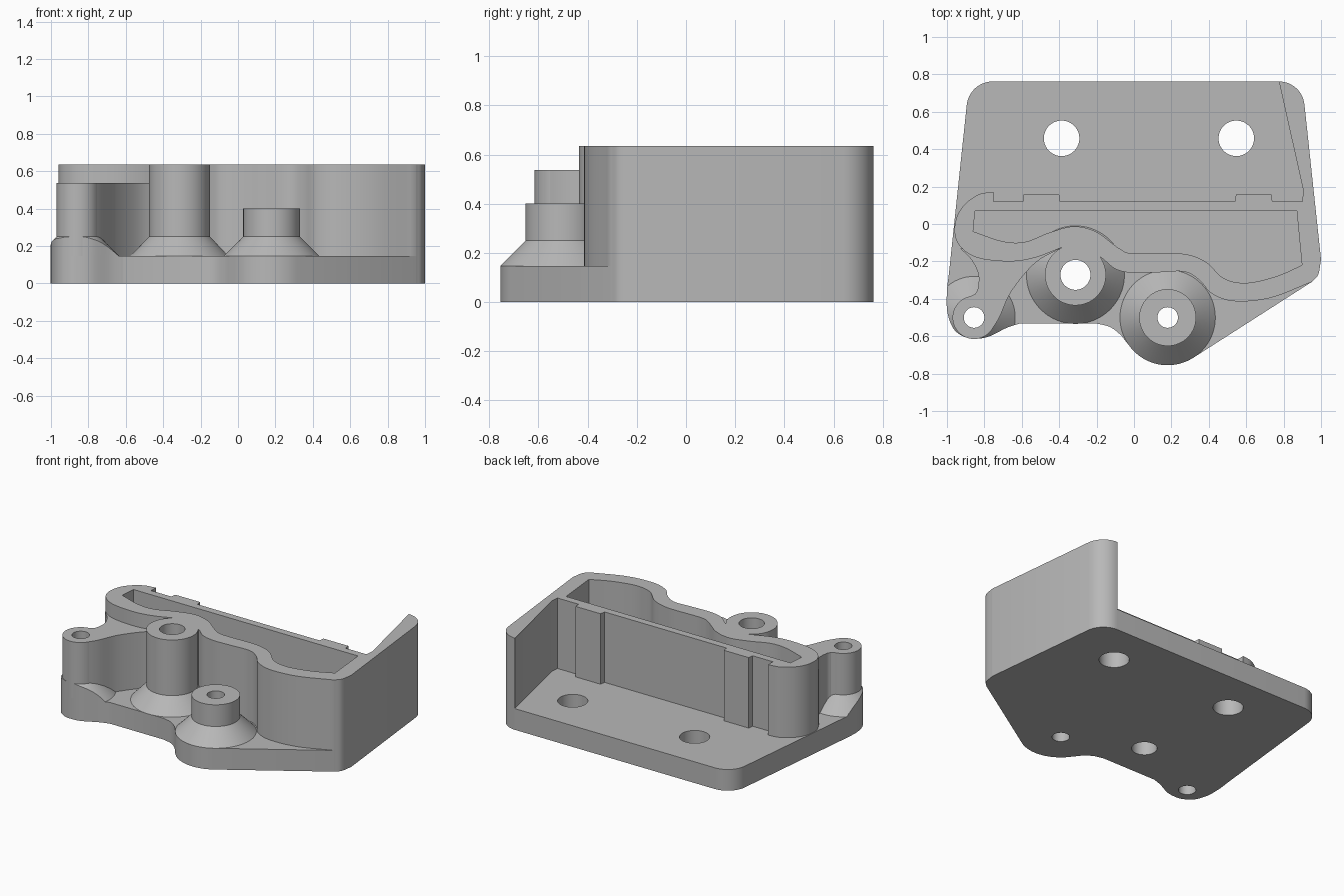
import bpy, bmesh
from math import cos, sin, radians
from mathutils import Vector

cube = bpy.data.objects.get("Cube")
if cube:
    bpy.data.objects.remove(cube, do_unlink=True)

grey = bpy.data.materials.new("plain grey")
grey.use_nodes = True
COLOUR = (0.48, 0.48, 0.48, 1)
grey.diffuse_color = COLOUR
grey.node_tree.nodes["Principled BSDF"].inputs["Base Color"].default_value = COLOUR

PLATE_Z, CONE_Z, EAR_Z, TOP_Z = 0.147, 0.25, 0.537, 0.635


def curve(*pts, steps=8):
    """Smooth path through the points."""
    p = [Vector(q) for q in pts]
    p = [2 * p[0] - p[1]] + p + [2 * p[-1] - p[-2]]
    out = []
    for a, b, c, d in zip(p, p[1:], p[2:], p[3:]):
        for i in range(steps):
            t = i / steps
            out.append(0.5 * (2 * b + (c - a) * t + (2 * a - 5 * b + 4 * c - d) * t * t
                              + (3 * b - a - 3 * c + d) * t ** 3))
    return out + [p[-2]]


def arc(x, y, r, start, end, steps=24):
    angles = [radians(start + (end - start) * i / steps) for i in range(steps + 1)]
    return [Vector((x + r * cos(a), y + r * sin(a))) for a in angles]


def finish(name, bm):
    bmesh.ops.recalc_face_normals(bm, faces=bm.faces)
    mesh = bpy.data.meshes.new(name)
    bm.to_mesh(mesh)
    bm.free()
    mesh.materials.append(grey)
    obj = bpy.data.objects.new(name, mesh)
    bpy.context.collection.objects.link(obj)
    return obj


def prism(name, outline, z0, z1):
    pts = []
    for p in map(Vector, outline):
        if not pts or (p - pts[-1]).length > 0.002:
            pts.append(p)
    if (pts[0] - pts[-1]).length < 0.002:
        pts.pop()
    bm = bmesh.new()
    face = bm.faces.new([bm.verts.new((p.x, p.y, z0)) for p in pts])
    top = bmesh.ops.extrude_face_region(bm, geom=[face])["geom"]
    bmesh.ops.translate(bm, vec=(0, 0, z1 - z0),
                        verts=[v for v in top if isinstance(v, bmesh.types.BMVert)])
    return finish(name, bm)


def cone(name, x, y, z0, z1, r0, r1):
    bm = bmesh.new()
    bmesh.ops.create_cone(bm, cap_ends=True, segments=64, radius1=r0, radius2=r1, depth=z1 - z0)
    bmesh.ops.translate(bm, verts=bm.verts, vec=(x, y, (z0 + z1) / 2))
    return finish(name, bm)


def boolean(obj, tool, operation="DIFFERENCE"):
    mod = obj.modifiers.new("cut", "BOOLEAN")
    mod.object, mod.operation, mod.solver = tool, operation, "EXACT"
    graph = bpy.context.evaluated_depsgraph_get()
    mesh = bpy.data.meshes.new_from_object(obj.evaluated_get(graph))
    obj.modifiers.clear()
    obj.data = mesh


def drop(obj):
    bpy.data.objects.remove(obj, do_unlink=True)


# Outline pieces shared by plate and housing
right_edge = curve((0.95, -0.31), (0.985, -0.27), (1.0, -0.19)) + arc(0.775, 0.625, 0.137, 6, 90, 12)

# Base plate
plate_outline = (
    right_edge + arc(-0.755, 0.622, 0.14, 90, 174, 12)
    + curve((-0.99, -0.27), (-1.0, -0.36), (-0.998, -0.47), (-0.965, -0.56), (-0.91, -0.602),
            (-0.855, -0.613), (-0.78, -0.603), (-0.68, -0.555), (-0.61, -0.532))
    + curve((-0.2, -0.532), (-0.13, -0.55), (-0.075, -0.59), (-0.04, -0.632))
    + arc(0.18, -0.5, 0.255, 211, 303))
plate = prism("base_plate", plate_outline, 0, PLATE_Z)

# Housing wall with side wing, rear pads and corner lug
rear = [(0.78, 0.762), (0.905, 0.18), (0.9, 0.12)]
for x in (0.64, -0.495):
    rear += [(x + 0.1, 0.12), (x + 0.095, 0.157), (x - 0.095, 0.157), (x - 0.1, 0.12)]
rear += [(-0.75, 0.12), (-0.75, 0.172)]
front = curve((-0.75, 0.172), (-0.83, 0.158), (-0.91, 0.1), (-0.953, 0.02), (-0.955, -0.07),
              (-0.91, -0.14), (-0.82, -0.185), (-0.66, -0.2), (-0.53, -0.18), (-0.385, -0.125))
front += curve((-0.31, -0.13), (-0.19, -0.17), (-0.1, -0.24), (0.0, -0.262), (0.14, -0.258),
               (0.27, -0.255), (0.35, -0.3), (0.42, -0.375), (0.54, -0.413), (0.73, -0.395),
               (0.95, -0.31))
housing = prism("housing", right_edge + [Vector(p) for p in rear] + front, PLATE_Z, TOP_Z)

# Pocket inside the housing
pocket = prism("pocket_cutter", [Vector((-0.85, 0.07)), Vector((0.87, 0.07)), Vector((0.898, -0.22))]
               + curve((0.898, -0.22), (0.76, -0.28), (0.6, -0.315), (0.48, -0.29), (0.38, -0.2),
                       (0.25, -0.158), (0.0, -0.158), (-0.08, -0.13), (-0.2, -0.043),
                       (-0.32, -0.013), (-0.45, -0.045), (-0.58, -0.095), (-0.7, -0.093),
                       (-0.86, -0.04)), 0.05, 0.8)
boolean(housing, pocket)
drop(pocket)

# Web joining the ear post to the housing
ear_web = prism(
    "ear_web",
    curve((-0.385, -0.125), (-0.53, -0.21), (-0.655, -0.36), (-0.72, -0.5), (-0.77, -0.578))
    + arc(-0.855, -0.5, 0.115, -43, -260)
    + curve((-0.85, -0.375), (-0.835, -0.345), (-0.832, -0.27), (-0.87, -0.19), (-0.93, -0.13))
    + [Vector((-0.7, -0.15))], PLATE_Z, EAR_Z)

# Bosses and their flared feet
BOSSES = [("ear", -0.855, -0.5, 0.115, 0.22, EAR_Z, 0.055),
          ("tall", -0.313, -0.272, 0.163, 0.262, TOP_Z, 0.08),
          ("short", 0.18, -0.5, 0.152, 0.255, 0.4, 0.055)]
parts = [plate, housing, ear_web]
for name, x, y, r, foot_r, top, hole in BOSSES:
    foot = cone(name + "_boss_foot", x, y, PLATE_Z, CONE_Z, foot_r, r)
    if name == "ear":
        clip = prism("clip", plate_outline, -0.1, 0.5)
        boolean(foot, clip, "INTERSECT")
        drop(clip)
    parts += [foot, cone(name + "_boss", x, y, PLATE_Z, top, r, r)]

# Through holes: (x, y, radius, parts they pass)
holes = [(x, y, h, [p for p in parts if p is plate or p.name.startswith(n)])
         for n, x, y, r, f, t, h in BOSSES]
holes += [(-0.387, 0.458, 0.095, [plate]), (0.547, 0.458, 0.095, [plate])]
for x, y, r, targets in holes:
    drill = cone("drill", x, y, -0.1, 0.9, r, r)
    for part in targets:
        boolean(part, drill)
    drop(drill)

# Smooth curved walls, keep edges sharp
for part in parts:
    bpy.ops.object.select_all(action="DESELECT")
    part.select_set(True)
    bpy.context.view_layer.objects.active = part
    bpy.ops.object.shade_smooth_by_angle(angle=radians(30))
